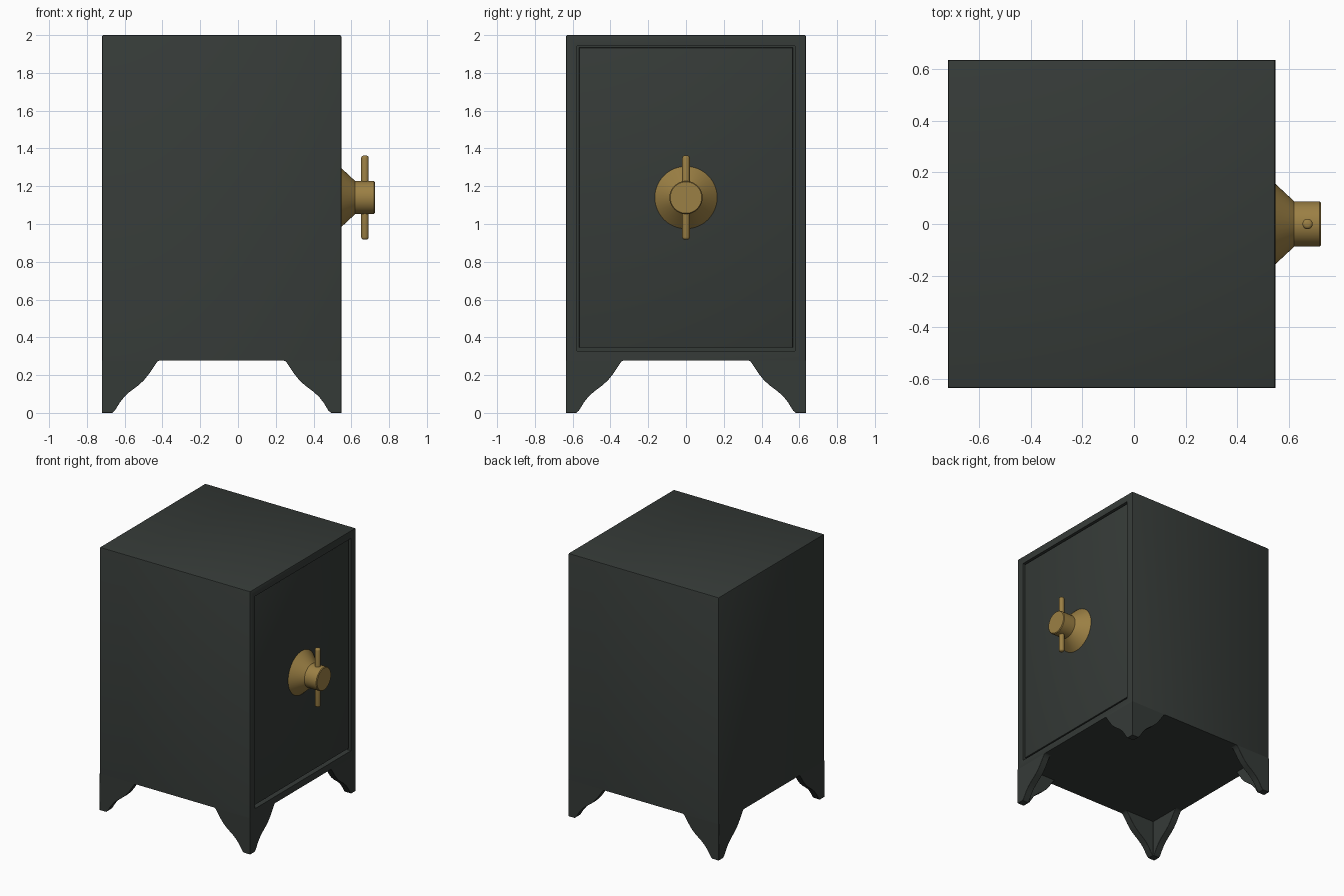
import bpy, bmesh, math
from mathutils import Matrix, Vector

if "Cube" in bpy.data.objects:
    bpy.data.objects.remove(bpy.data.objects["Cube"])

X0, X1, Y, ZB, ZT = -0.72, 0.547, 0.635, 0.277, 2.0
KNOB_Z = 1.14


def material(name, rgb):
    m = bpy.data.materials.new(name)
    m.diffuse_color = (*rgb, 1)
    m.use_nodes = True
    m.node_tree.nodes["Principled BSDF"].inputs["Base Color"].default_value = m.diffuse_color
    return m


IRON = material("dark_iron", (0.036, 0.043, 0.039))
BRASS = material("brass", (0.33, 0.215, 0.058))


def finish(name, bm, mat, smooth=True):
    bmesh.ops.recalc_face_normals(bm, faces=bm.faces[:])
    me = bpy.data.meshes.new(name)
    bm.to_mesh(me)
    bm.free()
    ob = bpy.data.objects.new(name, me)
    bpy.context.collection.objects.link(ob)
    me.materials.append(mat)
    if smooth:
        bpy.ops.object.select_all(action='DESELECT')
        ob.select_set(True)
        bpy.context.view_layer.objects.active = ob
        bpy.ops.object.shade_smooth_by_angle(angle=math.radians(35))
    return ob


def box(lo, hi):
    bm = bmesh.new()
    lo, hi = Vector(lo), Vector(hi)
    m = Matrix.Translation((lo + hi) / 2) @ Matrix.Diagonal((*(hi - lo), 1))
    bmesh.ops.create_cube(bm, size=1, matrix=m)
    return bm


def bevel(bm, edges, width, segments=2):
    bmesh.ops.bevel(bm, geom=edges, offset=width, segments=segments,
                    profile=0.5, affect='EDGES')


# Cabinet body with a recessed door opening on +x
bm = box((X0, -Y, ZB), (X1, Y, ZT))
bevel(bm, [e for e in bm.edges if max(v.co.z for v in e.verts) > 1], 0.008)
front = max(bm.faces, key=lambda f: f.normal.x * f.calc_area())
bmesh.ops.inset_region(bm, faces=[front], thickness=0.05, use_even_offset=True)
bmesh.ops.inset_region(bm, faces=[front], thickness=0.0, depth=0.0)
for v in front.verts:
    v.co.x -= 0.04
finish("cabinet_body", bm, IRON)

# Door panel, with a narrow groove around it
bm = box((X1 - 0.045, -0.566, 0.346), (X1 - 0.01, 0.566, 1.934))
bevel(bm, [e for e in bm.edges if min(v.co.x for v in e.verts) > X1 - 0.02], 0.005)
finish("door_panel", bm, IRON)

# Bracket feet: two scrolled plates mitred at each corner
T = 0.052
SCROLL = [(0, ZB), (0, 0), (0.054, 0), (0.068, 0.012), (0.095, 0.056),
          (0.118, 0.085), (0.145, 0.11), (0.195, 0.148), (0.222, 0.173),
          (0.25, 0.208), (0.278, 0.25), (0.293, 0.272), (0.305, ZB)]
for cx, sx, nx in ((X0, 1, "back"), (X1, -1, "front")):
    for cy, sy, ny in ((-Y, 1, "right"), (Y, -1, "left")):
        bm = bmesh.new()
        for swap in (False, True):
            def vert(u, d, z):
                a, b = (d, u) if swap else (u, d)
                return bm.verts.new((cx + sx * a, cy + sy * b, z))
            outer = [vert(u, 0, z) for u, z in SCROLL]
            inner = [vert(max(u, T), T, z) for u, z in SCROLL]
            bm.faces.new(outer)
            bm.faces.new(inner)
            for i in range(1, len(SCROLL) - 1):
                bm.faces.new((outer[i], outer[i + 1], inner[i + 1], inner[i]))
        bmesh.ops.remove_doubles(bm, verts=bm.verts[:], dist=1e-5)
        ob = finish(f"foot_{nx}_{ny}", bm, IRON)
        mod = ob.modifiers.new("soft_edges", 'BEVEL')
        mod.width, mod.segments = 0.008, 2
        mod.limit_method, mod.angle_limit = 'ANGLE', math.radians(50)

# Flared knob, turned about the x axis
bm = bmesh.new()
profile = [(0.52, 0), (0.52, 0.165), (0.537, 0.165), (0.62, 0.088),
           (0.719, 0.088), (0.724, 0.083), (0.724, 0)]
vs = [bm.verts.new((x, 0, KNOB_Z + r)) for x, r in profile]
es = [bm.edges.new(p) for p in zip(vs, vs[1:])]
bmesh.ops.spin(bm, geom=vs + es, cent=(0, 0, KNOB_Z), axis=(1, 0, 0),
               angle=math.tau, steps=48)
bmesh.ops.remove_doubles(bm, verts=bm.verts[:], dist=1e-5)
finish("knob", bm, BRASS)

# Cross bar through the knob, rounded at both ends
bm = bmesh.new()
bmesh.ops.create_cone(bm, cap_ends=True, segments=20, radius1=0.02, radius2=0.02,
                      depth=0.444, matrix=Matrix.Translation((0.672, 0, KNOB_Z)))
bevel(bm, [e for e in bm.edges if abs(e.verts[0].co.z - e.verts[1].co.z) < 1e-4], 0.012, 3)
finish("knob_bar", bm, BRASS)
